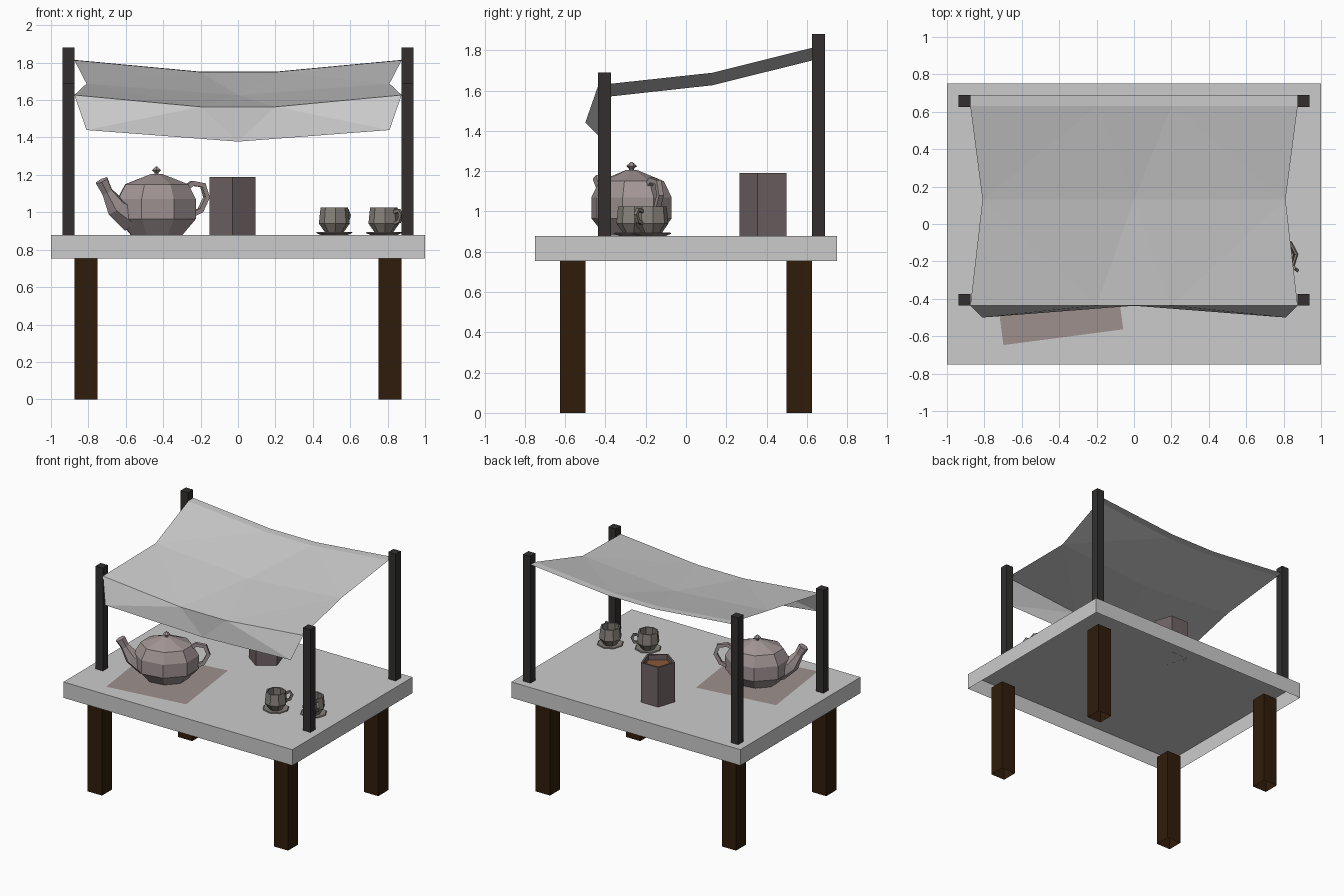
import bpy, math
from mathutils import Vector

if "Cube" in bpy.data.objects:
    bpy.data.objects.remove(bpy.data.objects["Cube"])


def mat(name, r, g, b):
    m = bpy.data.materials.new(name)
    m.diffuse_color = (r, g, b, 1)
    m.use_nodes = True
    m.node_tree.nodes["Principled BSDF"].inputs["Base Color"].default_value = m.diffuse_color
    return m


WOOD = mat("dark_wood", 0.03, 0.012, 0.003)
IRON = mat("dark_post", 0.033, 0.028, 0.028)
CLAY = mat("clay", 0.36, 0.30, 0.30)
MAT = mat("placemat", 0.34, 0.28, 0.27)
STONE = mat("cup_glaze", 0.24, 0.215, 0.19)
TIN = mat("tin", 0.16, 0.125, 0.13)
TEA = mat("tea", 0.25, 0.10, 0.04)


def mesh(name, verts, faces, material=None, loc=(0, 0, 0), rot=0, scale=(1, 1, 1)):
    me = bpy.data.meshes.new(name)
    me.from_pydata([tuple(v) for v in verts], [], faces)
    ob = bpy.data.objects.new(name, me)
    bpy.context.collection.objects.link(ob)
    ob.location, ob.rotation_euler.z, ob.scale = loc, math.radians(rot), scale
    if material:
        me.materials.append(material)
    return ob


def box(name, x, y, z, material=None, top=True):
    # open underneath
    v = [(a, b, c) for c in z for b in y for a in x]
    f = [(0, 1, 5, 4), (1, 3, 7, 5), (3, 2, 6, 7), (2, 0, 4, 6)]
    if top:
        f.append((4, 5, 7, 6))
    return mesh(name, v, f, material)


def loft(name, rings, *args, **kw):
    n, k = len(rings[0]), len(rings)
    f = [(r * n + i, r * n + (i + 1) % n, (r + 1) * n + (i + 1) % n, (r + 1) * n + i)
         for r in range(k - 1) for i in range(n)]
    f += [tuple(range(n))[::-1], tuple(range((k - 1) * n, k * n))]
    return mesh(name, [v for r in rings for v in r], f, *args, **kw)


def lathe(name, profile, sides, *args, start=0, **kw):
    ang = [math.radians(start) + 2 * math.pi * i / sides for i in range(sides)]
    return loft(name, [[(r * math.cos(a), r * math.sin(a), z) for a in ang]
                       for r, z in profile], *args, **kw)


def tube(name, path, sides, *args, **kw):
    # path of (distance, height, radius) in the local xz plane
    p = [Vector((d, 0, z)) for d, z, r in path]
    rings = []
    for i, c in enumerate(p):
        t = (p[min(i + 1, len(p) - 1)] - p[max(i - 1, 0)]).normalized()
        u, w = Vector((0, 1, 0)), t.cross(Vector((0, 1, 0)))
        ang = [2 * math.pi * (j + 0.5) / sides for j in range(sides)]
        rings.append([c + path[i][2] * (u * math.cos(a) + w * math.sin(a)) for a in ang])
    return loft(name, rings, *args, **kw)


# table top open underneath, open-ended legs, canopy posts
box("table_top", (-1, 1), (-0.75, 0.75), (0.753, 0.878))
for sx, side in ((-1, "left"), (1, "right")):
    for sy, end in ((-1, "front"), (1, "back")):
        x, y = sx * 0.8125, sy * 0.5625
        box(f"{end}_{side}_leg", (x - 0.0625, x + 0.0625), (y - 0.0625, y + 0.0625),
            (0, 0.753), WOOD, top=False)
        x, y, top = sx * 0.907, (-0.405 if sy < 0 else 0.658), (1.69 if sy < 0 else 1.88)
        box(f"{end}_{side}_post", (x - 0.032, x + 0.032), (y - 0.032, y + 0.032), (0.878, top), IRON)


# sagging canopy: back hem, back row, middle row, front row, front flap
def wide_row(y, z_end, z_mid):
    return [(-0.875, y, z_end), (-0.2, y, z_mid), (0.2, y, z_mid), (0.875, y, z_end)]


verts = (wide_row(0.69, 1.815, 1.752) + wide_row(0.63, 1.813, 1.75)
         + [(-0.81, 0.13, 1.688), (0, 0.13, 1.626), (0.81, 0.13, 1.688)]
         + wide_row(-0.435, 1.627, 1.564)
         + [(-0.81, -0.5, 1.44), (0, -0.437, 1.378), (0.81, -0.5, 1.44)])
faces = [(i + 4, i + 5, i + 1, i) for i in range(3)]
for w, m, flip in ((4, 8, False), (11, 8, True), (11, 15, False)):
    part = [(m, m + 1, w + 1), (m, w + 1, w), (m + 1, w + 2, w + 1),
            (m + 1, m + 2, w + 2), (m + 2, w + 3, w + 2)]
    faces += [t[::-1] if flip else t for t in part]
mesh("canopy", verts, faces)

# placemat
h = 0.323
mesh("placemat", [(-h, -h, 0), (h, -h, 0), (h, h, 0), (-h, h, 0)], [(0, 1, 2, 3)],
     MAT, loc=(-0.42, -0.285, 0.882), rot=7.5)

# teapot, slightly longer along the spout
pot = dict(loc=(-0.435, -0.27, 0), rot=28)
lathe("teapot_body", [(0.14, 0.88), (0.212, 0.965), (0.212, 1.07), (0.17, 1.15), (0.03, 1.205)],
      8, CLAY, scale=(1.1, 0.92, 1), **pot)
lathe("teapot_knob", [(0.011, 1.195), (0.012, 1.212), (0.027, 1.225), (0.004, 1.245)], 6, CLAY, **pot)
tube("teapot_spout", [(-0.15, 0.97, 0.08), (-0.25, 1.03, 0.058), (-0.30, 1.11, 0.032),
                      (-0.333, 1.17, 0.038)], 6, CLAY, **pot)
tube("teapot_handle", [(0.16, 1.12, 0.019), (0.215, 1.155, 0.019), (0.28, 1.145, 0.019),
                       (0.302, 1.08, 0.019), (0.265, 1.01, 0.019), (0.19, 0.98, 0.019)], 4, CLAY, **pot)

# open five-sided tin with tea inside
tin = dict(loc=(-0.03, 0.394, 0), start=-90)
lathe("tin", [(0.129, 0.878), (0.129, 1.19), (0.112, 1.19), (0.112, 1.13)], 5, TIN, **tin)
lathe("tin_contents", [(0.111, 1.125), (0.111, 1.15)], 5, TEA, **tin)

# cups and saucers
for n, x, y, turn in ((1, 0.515, -0.263, 50), (2, 0.78, -0.17, -40)):
    at = dict(loc=(x, y, 0), rot=turn)
    lathe(f"saucer_{n}", [(0.07, 0.878), (0.098, 0.89), (0.092, 0.895), (0.05, 0.888)], 8, STONE, **at)
    lathe(f"cup_{n}", [(0.045, 0.886), (0.083, 0.94), (0.074, 1.025), (0.062, 1.025),
                       (0.068, 0.945), (0.035, 0.905)], 8, STONE, **at)
    tube(f"cup_handle_{n}", [(0.07, 1.0, 0.012), (0.105, 1.01, 0.012), (0.12, 0.985, 0.012),
                             (0.105, 0.95, 0.012), (0.072, 0.942, 0.012)], 4, STONE, **at)
